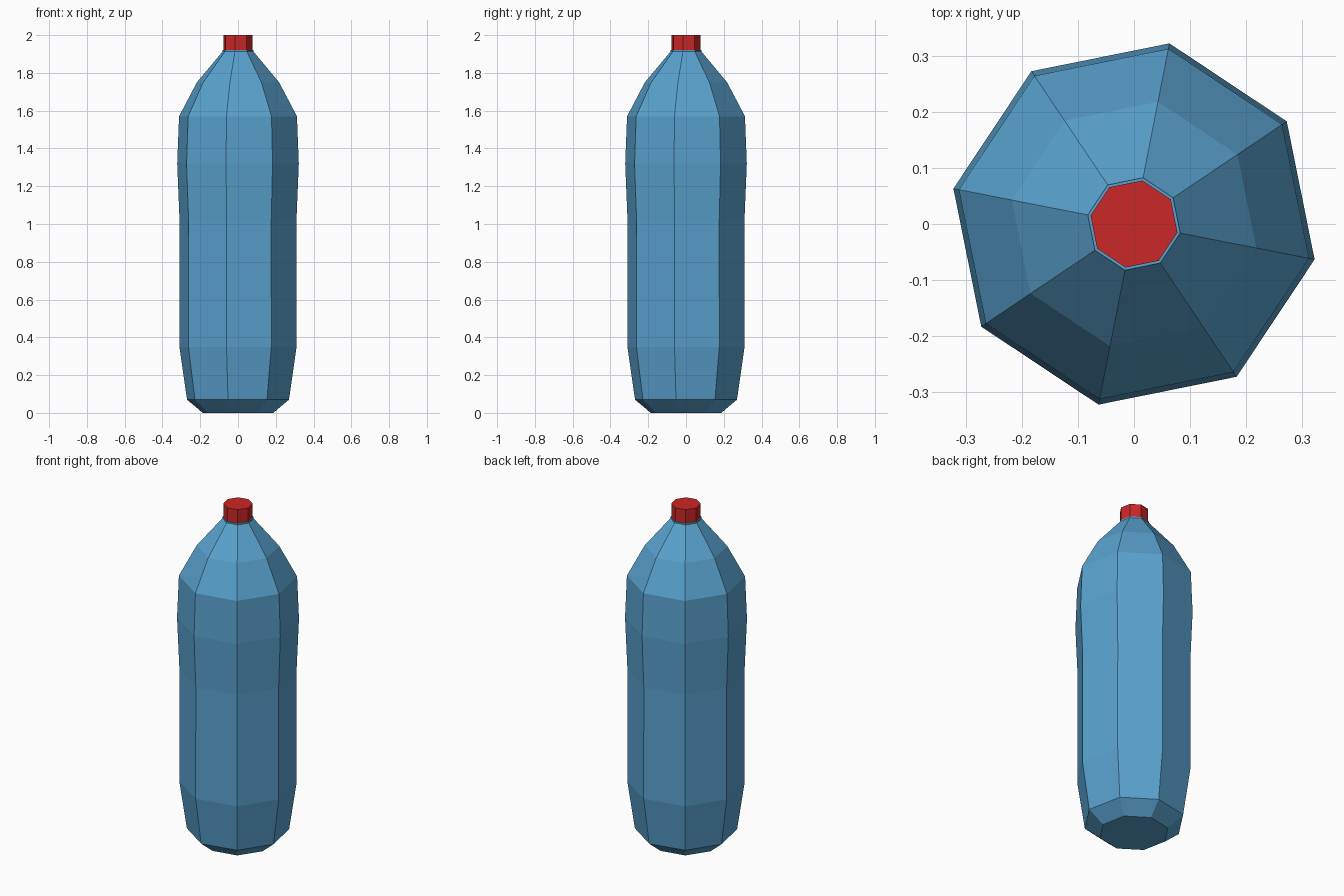
import bpy, bmesh, math

if "Cube" in bpy.data.objects:
    bpy.data.objects.remove(bpy.data.objects["Cube"])

SIDES = 8
TURN = math.radians(-11.1)


def material(name, color):
    m = bpy.data.materials.new(name)
    m.diffuse_color = (*color, 1)
    m.use_nodes = True
    m.node_tree.nodes["Principled BSDF"].inputs["Base Color"].default_value = m.diffuse_color
    return m


def lathe(name, profile, mat):
    """Closed faceted solid from (radius, height) rings."""
    bm = bmesh.new()
    rings = []
    for r, z in profile:
        angles = [TURN + i * math.tau / SIDES for i in range(SIDES)]
        rings.append([bm.verts.new((r * math.cos(a), r * math.sin(a), z)) for a in angles])
    for low, high in zip(rings, rings[1:]):
        for i in range(SIDES):
            j = (i + 1) % SIDES
            bm.faces.new((low[i], low[j], high[j], high[i]))
    bm.faces.new(rings[0][::-1])
    bm.faces.new(rings[-1])
    mesh = bpy.data.meshes.new(name)
    bm.to_mesh(mesh)
    bm.free()
    mesh.materials.append(mat)
    obj = bpy.data.objects.new(name, mesh)
    bpy.context.collection.objects.link(obj)
    return obj


blue = material("blue_plastic", (0.10, 0.36, 0.62))
red = material("red_plastic", (0.60, 0.02, 0.02))

# Bottle body: base, waist, bulge, shoulder and neck
lathe("bottle_body", [
    (0.19, 0.0), (0.275, 0.07), (0.316, 0.35), (0.315, 1.01),
    (0.328, 1.32), (0.318, 1.57), (0.222, 1.75), (0.084, 1.912), (0.084, 1.92),
], blue)

# Screw cap
lathe("cap", [(0.079, 1.92), (0.079, 2.0)], red)
